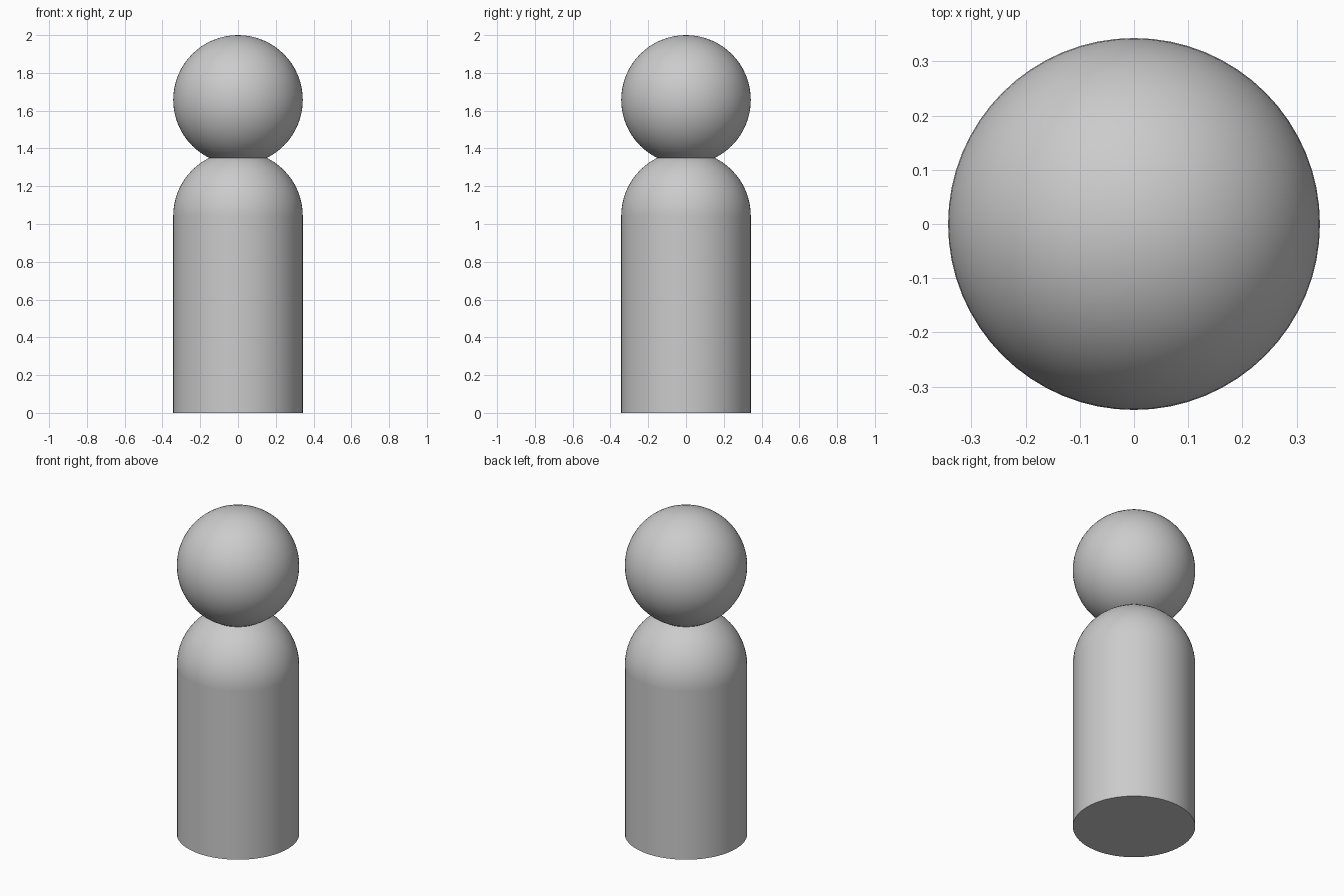
import bpy
import math

RADIUS = 0.343
HEAD_Z = 2 - RADIUS
SHOULDER_Z = 1.043
SEGMENTS = 64

cube = bpy.data.objects.get("Cube")
if cube:
    bpy.data.objects.remove(cube)

# Plain grey for the whole figure
grey = bpy.data.materials.new("light_grey")
grey.use_nodes = True
color = (0.6, 0.6, 0.6, 1)
grey.diffuse_color = color
grey.node_tree.nodes["Principled BSDF"].inputs["Base Color"].default_value = color


def finish(name):
    obj = bpy.context.object
    obj.name = name
    obj.data.materials.append(grey)
    bpy.ops.object.shade_smooth_by_angle(angle=math.radians(40))


def ball(name, z):
    bpy.ops.mesh.primitive_uv_sphere_add(
        segments=SEGMENTS, ring_count=SEGMENTS // 2, radius=RADIUS, location=(0, 0, z))
    finish(name)


# Straight body, rounded shoulders and round head
bpy.ops.mesh.primitive_cylinder_add(
    vertices=SEGMENTS, radius=RADIUS, depth=SHOULDER_Z, location=(0, 0, SHOULDER_Z / 2))
finish("body")
ball("shoulders", SHOULDER_Z)
ball("head", HEAD_Z)
